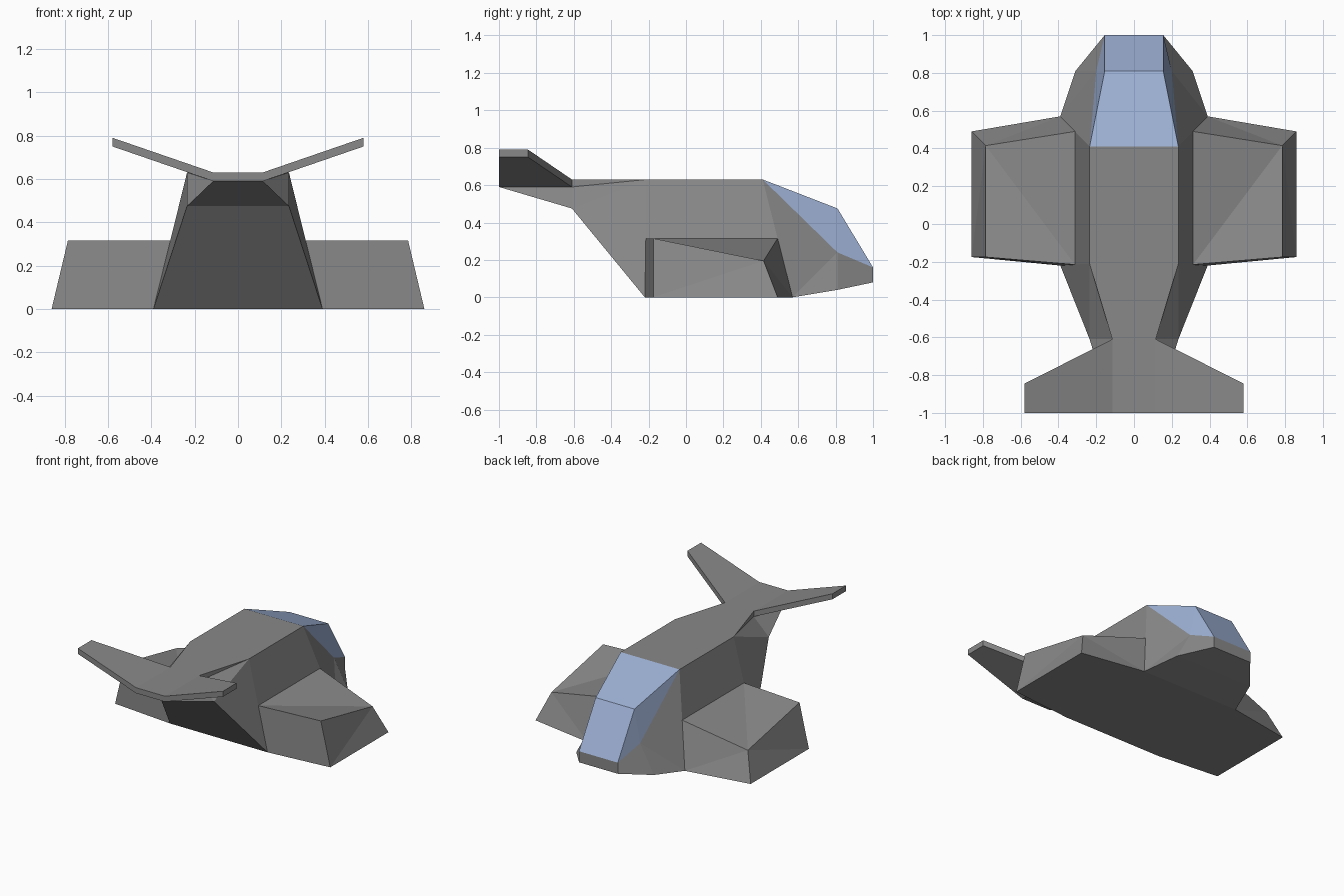
import bpy, bmesh

if "Cube" in bpy.data.objects:
    bpy.data.objects.remove(bpy.data.objects["Cube"])


def material(name, rgb):
    m = bpy.data.materials.new(name)
    m.diffuse_color = (*rgb, 1)
    m.use_nodes = True
    m.node_tree.nodes["Principled BSDF"].inputs["Base Color"].default_value = m.diffuse_color
    return m


GREY = material("hull grey", (0.25, 0.25, 0.25))
BLUE = material("window blue", (0.33, 0.43, 0.65))


def mirrored_part(name, pts, faces, outline="", glass=None):
    """Right-half points and faces, mirrored in x. The outline is a closed
    centre profile whose edges are bridged from right to left."""
    bm = bmesh.new()
    right = {k: bm.verts.new(p) for k, p in pts.items()}
    left = {k: bm.verts.new((-x, y, z)) for k, (x, y, z) in pts.items()}

    def add(keys, verts):
        f = bm.faces.new(verts)
        f.material_index = int(glass is not None and glass in keys)

    for keys in faces.split():
        add(keys, [right[k] for k in keys])
        add(keys, [left[k] for k in reversed(keys)])
    for a, b in zip(outline, outline[1:] + outline[:1]):
        add(a + b, [right[a], right[b], left[b], left[a]])
    bmesh.ops.recalc_face_normals(bm, faces=bm.faces[:])
    me = bpy.data.meshes.new(name)
    bm.to_mesh(me)
    bm.free()
    me.materials.append(GREY)
    if glass:
        me.materials.append(BLUE)
    ob = bpy.data.objects.new(name, me)
    bpy.context.collection.objects.link(ob)
    return ob


# Shared joints between the fuselage and the pods / tail fins
pod_root = dict(p=(.3125, .49, .315), q=(.3125, -.215, .315),
                j=(.39, -.22, 0), k=(.39, .57, 0))
fin_root = dict(f=(.115, -.61, .63), g=(.115, -1, .63),
                h=(.115, -1, .59), n=(.115, -.61, .59))

# Fuselage; every face touching the windscreen ridge "c" is glass
body = dict(pod_root, **fin_root,
            a=(.155, 1, .08), b=(.155, 1, .16),        # nose
            c=(.155, .81, .475), m=(.20, .81, .24),    # windscreen
            d=(.235, .41, .63), e=(.235, -.21, .63),   # roof
            i=(.235, -.61, .475), l=(.31, .81, .04))   # tail belly, chin
mirrored_part("fuselage", body,
              "abml bcm cdm dpkm klm deqp eqji efn eni nhi",
              outline="abcdefghijkl", glass="c")

# Side pods
mirrored_part("side_pods", dict(pod_root,
              r=(.785, .415, .195), s=(.785, -.175, .315),
              t=(.86, .49, 0), u=(.86, -.175, 0)),
              "pqr qsr prk rtk qjus sur rut kjut")

# Tail fins
mirrored_part("tail_fins", dict(fin_root,
              r=(.58, -.845, .79), s=(.58, -1, .79),
              t=(.58, -1, .75), u=(.58, -.845, .75)),
              "fgsr nhtu frun ghts rstu")
